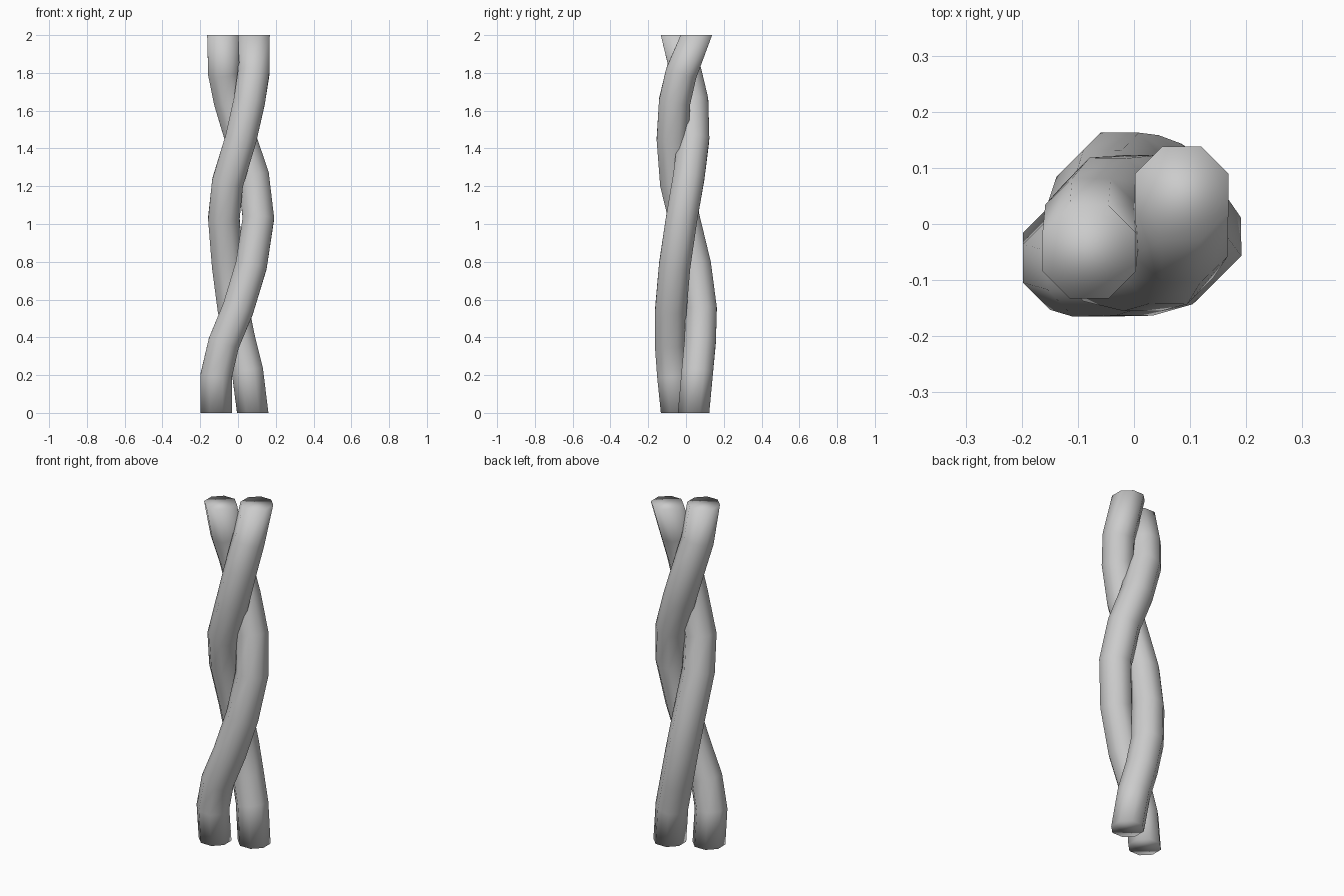
import bpy, bmesh, math
from mathutils import Vector

if "Cube" in bpy.data.objects:
    bpy.data.objects.remove(bpy.data.objects["Cube"])

SIDES, RADIUS = 8, 0.09


def strand(name, path):
    """Eight-sided tube swept along a path, with level capped ends."""
    pts = [Vector(p) for p in path]
    bm = bmesh.new()
    rings = []
    for i, p in enumerate(pts):
        if i in (0, len(pts) - 1):
            t = Vector((0, 0, 1))
        else:
            t = (pts[i + 1] - pts[i - 1]).normalized()
        turn = Vector((0, 0, 1)).rotation_difference(t)
        ring = []
        for k in range(SIDES):
            a = 2 * math.pi * (k + 0.5) / SIDES
            off = Vector((RADIUS * math.cos(a), RADIUS * math.sin(a), 0))
            ring.append(bm.verts.new(p + turn @ off))
        rings.append(ring)
    for lo, hi in zip(rings, rings[1:]):
        for k in range(SIDES):
            n = (k + 1) % SIDES
            bm.faces.new((lo[k], lo[n], hi[n], hi[k]))
    bm.faces.new(rings[0][::-1])
    bm.faces.new(rings[-1])
    for f in bm.faces:
        f.smooth = True
    mesh = bpy.data.meshes.new(name)
    bm.to_mesh(mesh)
    bm.free()
    obj = bpy.data.objects.new(name, mesh)
    bpy.context.collection.objects.link(obj)
    return obj


# strand starting at the front left
strand("twisted_strand_a", [
    (-0.115, -0.05, 0), (-0.115, -0.07, 0.2), (-0.075, -0.082, 0.37),
    (0.0, -0.08, 0.55), (0.07, -0.06, 0.78), (0.108, -0.023, 1.03),
    (0.082, 0.015, 1.25), (0.015, 0.04, 1.45), (-0.045, 0.035, 1.65),
    (-0.075, 0.0, 1.8), (-0.08, -0.05, 2)])

# strand starting at the back right
strand("twisted_strand_b", [
    (0.078, 0.04, 0), (0.05, 0.06, 0.22), (0.01, 0.075, 0.38),
    (-0.025, 0.08, 0.55), (-0.055, 0.05, 0.78), (-0.075, -0.01, 1.03),
    (-0.055, -0.055, 1.22), (0.015, -0.072, 1.45), (0.06, -0.06, 1.65),
    (0.083, -0.025, 1.8), (0.085, 0.055, 2)])
